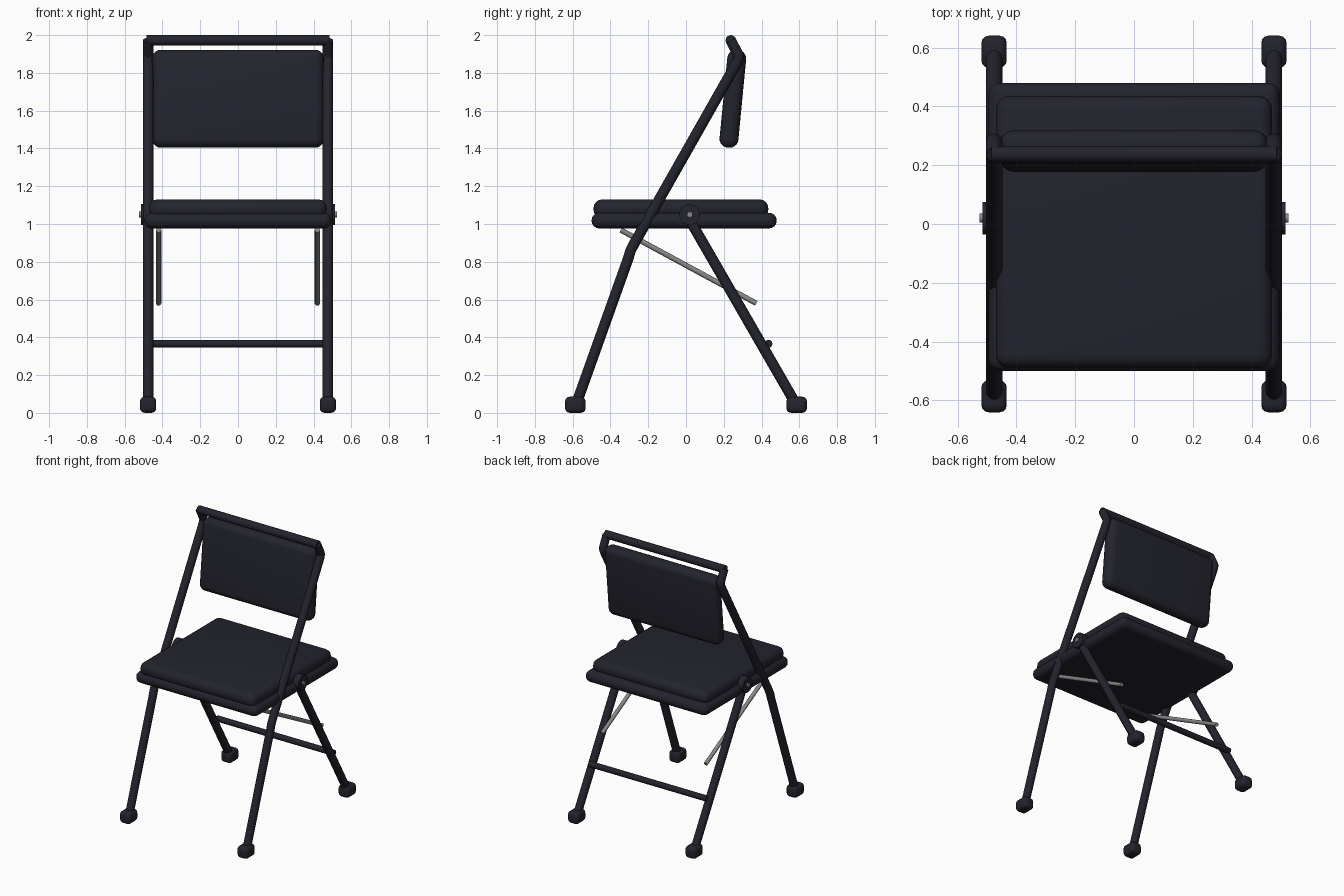
import bpy
from mathutils import Vector
from math import radians, pi

if "Cube" in bpy.data.objects:
    bpy.data.objects.remove(bpy.data.objects["Cube"])


def material(name, rgb):
    m = bpy.data.materials.new(name)
    m.diffuse_color = (*rgb, 1)
    m.use_nodes = True
    m.node_tree.nodes["Principled BSDF"].inputs["Base Color"].default_value = m.diffuse_color
    return m


DARK = material("dark navy", (0.017, 0.017, 0.027))
GREY = material("steel grey", (0.25, 0.25, 0.25))


def finish(ob, name, mat):
    ob.name = name
    ob.data.materials.clear()
    ob.data.materials.append(mat)
    bpy.ops.object.select_all(action='DESELECT')
    ob.select_set(True)
    bpy.context.view_layer.objects.active = ob
    bpy.ops.object.shade_smooth_by_angle(angle=radians(40))
    return ob


def rounded_box(name, loc, size, bevel, segments=4, tilt=0, mat=DARK):
    bpy.ops.mesh.primitive_cube_add(size=1, location=loc)
    ob = bpy.context.object
    ob.scale = size
    bpy.ops.object.transform_apply(location=False, rotation=False, scale=True)
    ob.rotation_euler.x = tilt
    mod = ob.modifiers.new("rounding", 'BEVEL')
    mod.width, mod.segments = bevel, segments
    bpy.ops.object.modifier_apply(modifier=mod.name)
    return finish(ob, name, mat)


def tube(name, points, radius, mat=DARK):
    cu = bpy.data.curves.new(name, 'CURVE')
    cu.dimensions = '3D'
    cu.bevel_depth, cu.bevel_resolution, cu.use_fill_caps = radius, 4, True
    sp = cu.splines.new('POLY')
    sp.points.add(len(points) - 1)
    for p, co in zip(sp.points, points):
        p.co = (*co, 1)
    ob = bpy.data.objects.new(name, cu)
    bpy.context.collection.objects.link(ob)
    bpy.ops.object.select_all(action='DESELECT')
    ob.select_set(True)
    bpy.context.view_layer.objects.active = ob
    bpy.ops.object.convert(target='MESH')
    return finish(bpy.context.object, name, mat)


def disc(name, x, y, z, radius, depth, mat):
    bpy.ops.mesh.primitive_cylinder_add(vertices=24, radius=radius, depth=depth,
                                        location=(x, y, z), rotation=(0, pi / 2, 0))
    return finish(bpy.context.object, name, mat)


# Seat frame, seat cushion and backrest cushion
rounded_box("seat_frame", (0, -0.01, 1.018), (0.99, 0.98, 0.083), 0.04)
rounded_box("seat_cushion", (0, -0.027, 1.08), (0.94, 0.925, 0.1), 0.045)
rounded_box("backrest", (0, 0.248, 1.663), (0.91, 0.1, 0.52), 0.046, 5, radians(-5.5))

# Legs, feet, pivots and braces on both sides
for side, s in (("left", -1), ("right", 1)):
    x = s * 0.476
    front = [(-0.58, 0.05), (-0.305, 0.82), (-0.295, 0.855), (-0.275, 0.895),
             (0.272, 1.86), (0.28, 1.885), (0.272, 1.905), (0.237, 1.972)]
    tube("front_leg_" + side, [(x, y, z) for y, z in front], 0.028)
    tube("rear_leg_" + side, [(x, 0.015, 1.03), (x, 0.58, 0.05)], 0.028)
    for end, y in (("front", -0.586), ("rear", 0.586)):
        rounded_box(f"{end}_foot_{side}", (x, y, 0.043), (0.086, 0.109, 0.085), 0.024, 3)
    disc("pivot_plate_" + side, s * 0.487, 0.02, 1.05, 0.055, 0.055, DARK)
    disc("pivot_pin_" + side, s * 0.5, 0.02, 1.05, 0.015, 0.05, GREY)
    tube("brace_" + side, [(s * 0.42, -0.345, 0.968), (s * 0.42, 0.372, 0.58)], 0.014, GREY)

# Cross members
tube("top_bar", [(-0.485, 0.237, 1.972), (0.485, 0.237, 1.972)], 0.028)
tube("rear_crossbar", [(-0.476, 0.437, 0.366), (0.476, 0.437, 0.366)], 0.021)
